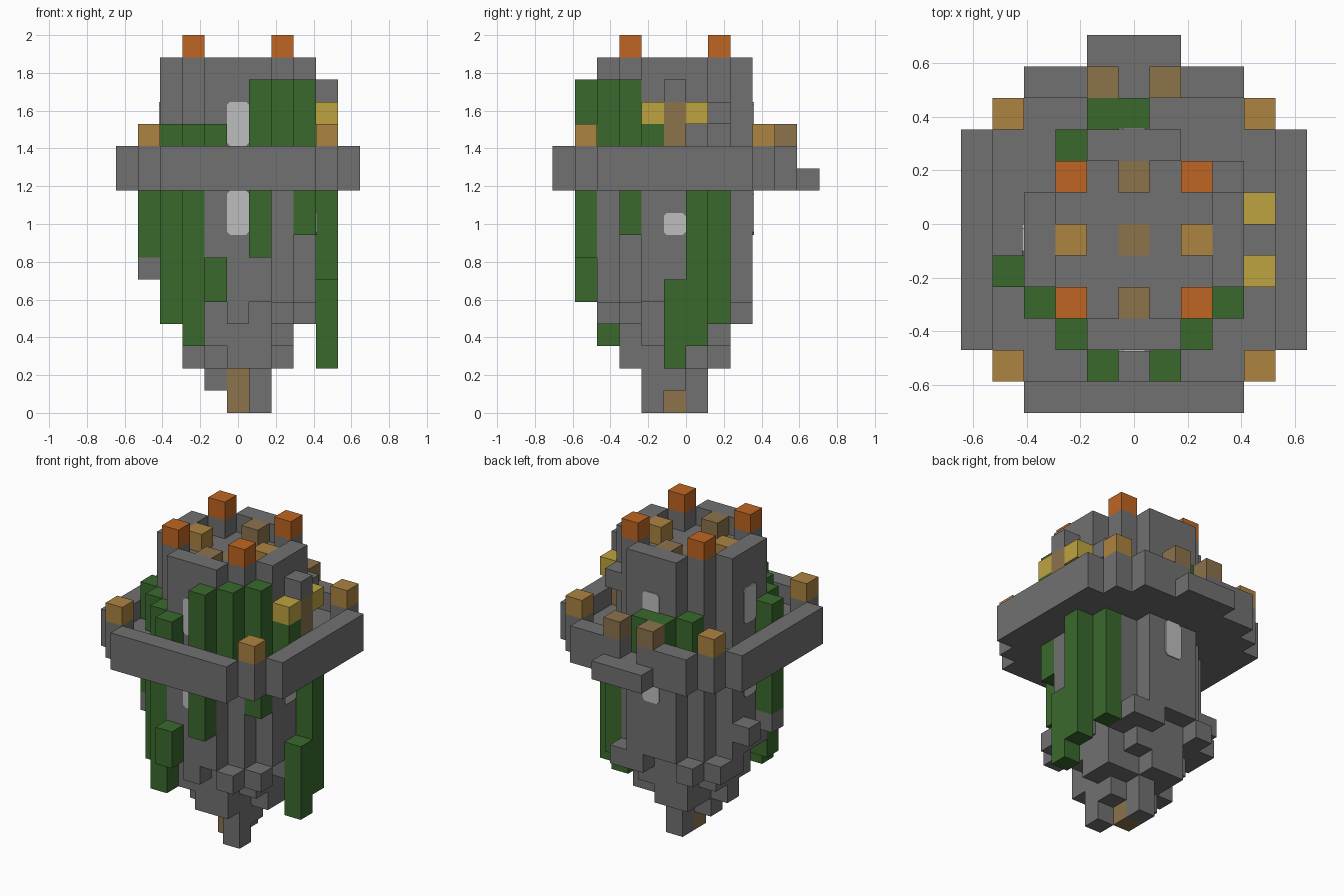
import bpy
import bmesh
from mathutils import Vector

cube = bpy.data.objects.get("Cube")
if cube:
    bpy.data.objects.remove(cube, do_unlink=True)

U = 2 / 17  # edge of one block


def material(name, r, g, b):
    def lin(c):
        c /= 255
        return c / 12.92 if c < 0.04 else ((c + 0.055) / 1.055) ** 2.4
    col = (lin(r), lin(g), lin(b), 1)
    m = bpy.data.materials.new(name)
    m.use_nodes = True
    m.diffuse_color = col
    bsdf = m.node_tree.nodes["Principled BSDF"]
    bsdf.inputs["Base Color"].default_value = col
    bsdf.inputs["Roughness"].default_value = 0.9
    return m


STONE = material("stone grey", 113, 113, 113)
VINE = material("vine green", 58, 105, 45)
FLAME = material("flame orange", 191, 101, 34)
TAN = material("tan wood", 172, 131, 64)
BROWN = material("brown wood", 140, 115, 75)
YELLOW = material("lantern yellow", 190, 163, 64)
GLASS = material("pale glass", 190, 190, 190)


def point(x, y, z):
    # the tower axis sits half a block in front of the origin
    return Vector((x * U, (y - 0.5) * U, z * U))


def finish(name, bm, mat):
    bmesh.ops.recalc_face_normals(bm, faces=bm.faces)
    me = bpy.data.meshes.new(name)
    bm.to_mesh(me)
    bm.free()
    me.materials.append(mat)
    ob = bpy.data.objects.new(name, me)
    bpy.context.scene.collection.objects.link(ob)
    return ob


def blocks(name, cells, mat):
    """Mesh of the outer faces of a set of block cells."""
    cells = set(cells)
    bm = bmesh.new()
    for c in cells:
        mid = Vector((c[0], c[1], c[2] + 0.5))
        for axis in range(3):
            for s in (-1, 1):
                n = [0, 0, 0]
                n[axis] = s
                if tuple(a + b for a, b in zip(c, n)) in cells:
                    continue
                n = Vector(n) / 2
                a, b = n.yzx, n.zxy
                ring = [mid + n + a + b, mid + n - a + b, mid + n - a - b, mid + n + a - b]
                bm.faces.new([bm.verts.new(point(*p)) for p in ring])
    bmesh.ops.remove_doubles(bm, verts=bm.verts, dist=U / 50)
    bmesh.ops.recalc_face_normals(bm, faces=bm.faces)
    bmesh.ops.dissolve_limit(bm, angle_limit=0.02, verts=bm.verts, edges=bm.edges)
    return finish(name, bm, mat)


def column(x, y, z0, z1):
    return {(x, y, z) for z in range(z0, z1)}


def plan(radius, test):
    r = range(-radius, radius + 1)
    return [(x, y) for x in r for y in r if test(abs(x), abs(y))]


def layer(xy, z0, z1):
    return {(x, y, z) for x, y in xy for z in range(z0, z1)}


# Round tower shaft with an open top
disc = plan(3, lambda x, y: x + y <= 4)
floor = [(x, y) for x, y in disc if abs(x) < 3 and abs(y) < 3 and abs(x) + abs(y) < 4]
parapet = [c for c in disc if c not in floor]
hatch = {(0, 0, 14)}
blocks("tower_shaft", layer(disc, 5, 15) - hatch, STONE)
blocks("tower_parapet", layer(parapet, 15, 16), STONE)
blocks("roof_hatch", hatch, BROWN)

# Ragged stone underside, tapering to a tip
base = layer(plan(3, lambda x, y: x + y <= 5 and not (max(x, y) == 3 and min(x, y) < 2)), 4, 5)
base |= {(0, -3, 4), (1, 3, 4), (3, 0, 4), (-3, 1, 4)}
base |= layer(plan(2, lambda x, y: x + y <= 3), 3, 4)
base |= layer(plan(2, lambda x, y: x + y <= 2), 2, 3) | {(1, -2, 2), (2, 1, 2), (-1, 2, 2)}
base |= {(1, 0, 1), (-1, 0, 1)} | column(1, -1, 0, 2) | column(0, 1, 0, 2)
base -= {(-2, -3, 4), (-3, -2, 4), (3, 2, 4)}
blocks("ragged_underside", base, STONE)
blocks("root_post", column(0, 0, 0, 2), BROWN)

# Walkway around the tower with a raised rim, a gate gap and a step
deck = plan(5, lambda x, y: x + y <= 8)
rim = [(x, y) for x, y in deck if max(abs(x), abs(y)) == 5 or abs(x) == abs(y) == 4]
rim.remove((0, 5))
blocks("walkway_deck", layer([c for c in deck if c not in disc], 10, 11), STONE)
blocks("walkway_rim", layer(rim, 11, 12), STONE)
blocks("gate_step", {(x, 6, 10) for x in (-1, 0, 1)}, STONE)

# Posts, torches and lights
blocks("corner_posts", {(x, y, 12) for x in (-4, 4) for y in (-4, 4)}, TAN)
blocks("gate_posts", {(x, 5, 12) for x in (-1, 1)}, BROWN)
blocks("roof_flames", {(x, y, 16) for x in (-2, 2) for y in (-2, 2)}, FLAME)
blocks("roof_tan_blocks", {(x, 0, 15) for x in (-2, 2)}, TAN)
blocks("roof_brown_blocks", {(0, y, 15) for y in (-2, 2)}, BROWN)
blocks("lantern_stand", column(4, 0, 11, 14), BROWN)
blocks("lantern_cap", {(4, 0, 14)}, STONE)
blocks("lanterns", {(4, y, 13) for y in (-1, 1)}, YELLOW)
blocks("wall_ledges", {(-4, -1, 6), (-4, 1, 6), (3, 2, 13)}, STONE)

# Hanging vines: plan position, bottom and top
vines = [
    (-4, -1, 7, 10), (-3, -2, 4, 10), (-2, -3, 3, 10), (-1, -4, 5, 7),
    (1, -4, 7, 10), (3, -2, 8, 10), (4, 0, 2, 6), (4, 1, 3, 10), (3, 2, 4, 10),
]
blocks("hanging_vines", set().union(*(column(*v) for v in vines)), VINE)

# Vines climbing from the walkway, taller at the front left
low = [(-4, -1), (-3, -2), (-2, -3), (-1, -4), (4, -1), (-2, 3), (-1, 4), (0, 4)]
tall = [(1, -4), (2, -3), (3, -2)]
blocks("climbing_vines", layer(low, 11, 13) | layer(tall, 11, 15), VINE)


def window(name, nx, ny, z0, z1):
    """Thin pane with clipped corners, facing (nx, ny)."""
    c, h = 0.15, 0.5
    out = [(-h + c, z0), (h - c, z0), (h, z0 + c), (h, z1 - c),
           (h - c, z1), (-h + c, z1), (-h, z1 - c), (-h, z0 + c)]
    bm = bmesh.new()
    face = bm.faces.new([bm.verts.new(point(3.5 * nx - s * ny, 3.5 * ny + s * nx, z))
                         for s, z in out])
    res = bmesh.ops.extrude_face_region(bm, geom=[face])
    moved = [v for v in res["geom"] if isinstance(v, bmesh.types.BMVert)]
    bmesh.ops.translate(bm, verts=moved, vec=Vector((nx, ny, 0)) * 0.006)
    finish(name, bm, GLASS)


# Windows on all four sides, above and below the walkway
for side, nx, ny in (("front", 0, -1), ("back", 0, 1), ("left", 1, 0), ("right", -1, 0)):
    window(side + "_upper_window", nx, ny, 12, 14)
    window(side + "_lower_window", nx, ny, 8, 9 if side == "left" else 10)
